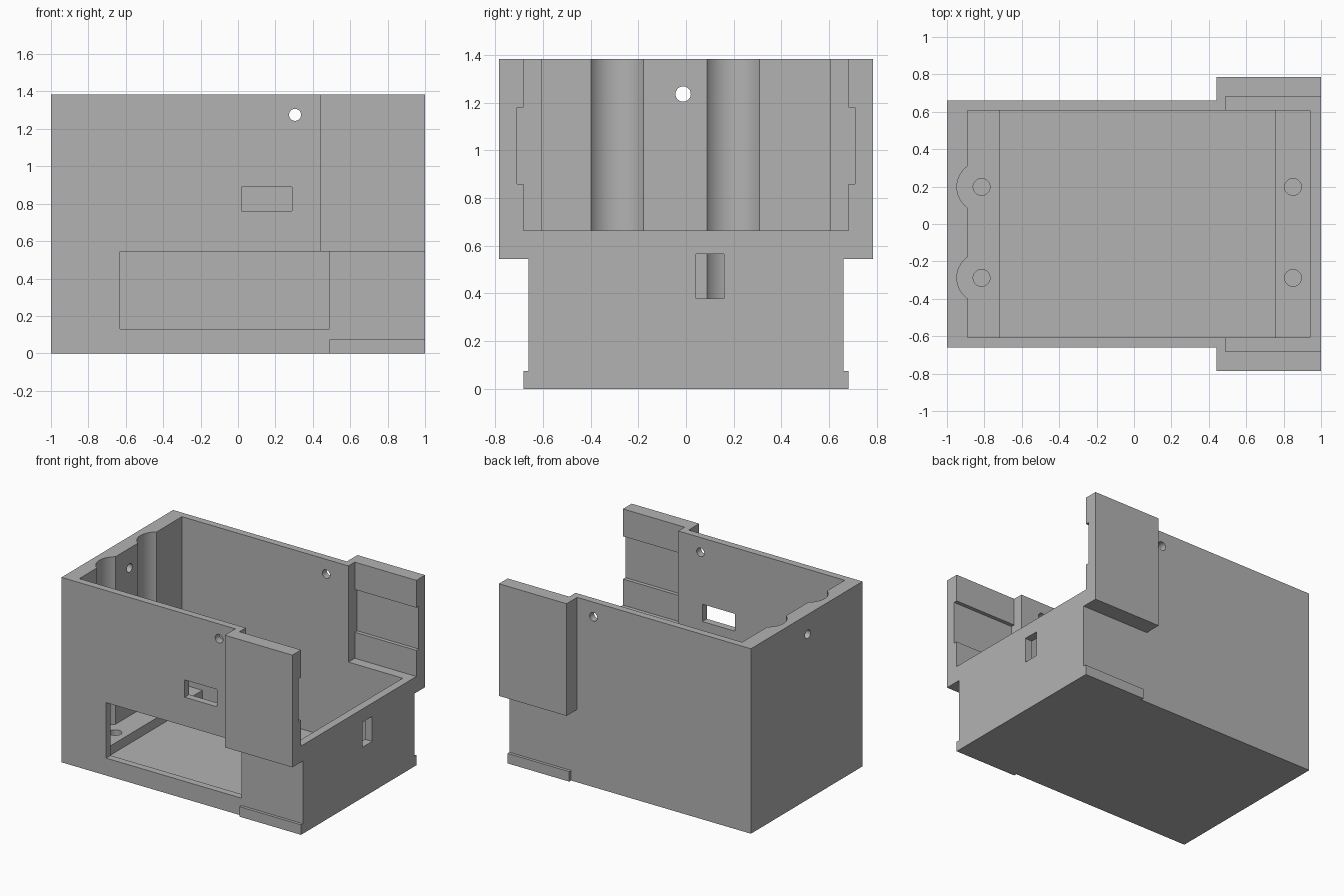
import bpy, bmesh, math
from mathutils import Matrix

if "Cube" in bpy.data.objects:
    bpy.data.objects.remove(bpy.data.objects["Cube"])

TOP = 1.385   # rim height
LEDGE = 0.13  # raised screw ledges inside
FLOOR = 0.06  # sunken inner floor
OVER = 1.6    # cutters reach past the rim


def finish(name, bm):
    bmesh.ops.recalc_face_normals(bm, faces=bm.faces)
    mesh = bpy.data.meshes.new(name)
    bm.to_mesh(mesh)
    bm.free()
    obj = bpy.data.objects.new(name, mesh)
    bpy.context.collection.objects.link(obj)
    return obj


def box(name, x, y, z):
    bm = bmesh.new()
    bmesh.ops.create_cube(bm, size=1)
    for v in bm.verts:
        for i, (a, b) in enumerate((x, y, z)):
            v.co[i] = a if v.co[i] < 0 else b
    return finish(name, bm)


def rod(name, center, radius, length, axis='Z', sides=48):
    bm = bmesh.new()
    rot = {'X': Matrix.Rotation(math.pi / 2, 4, 'Y'),
           'Y': Matrix.Rotation(math.pi / 2, 4, 'X'),
           'Z': Matrix.Identity(4)}[axis]
    bmesh.ops.create_cone(bm, cap_ends=True, segments=sides, radius1=radius,
                          radius2=radius, depth=length,
                          matrix=Matrix.Translation(center) @ rot)
    return finish(name, bm)


def side_profile(name, points, y0, y1):
    """Extrude an x-z outline along y."""
    bm = bmesh.new()
    face = bm.faces.new([bm.verts.new((x, y0, z)) for x, z in points])
    ext = bmesh.ops.extrude_face_region(bm, geom=[face])['geom']
    bmesh.ops.translate(bm, vec=(0, y1 - y0, 0),
                        verts=[g for g in ext if isinstance(g, bmesh.types.BMVert)])
    return finish(name, bm)


def combine(target, tool, operation):
    mod = target.modifiers.new(tool.name, 'BOOLEAN')
    mod.operation = operation
    mod.solver = 'EXACT'
    mod.object = tool
    tool.hide_render = True
    bpy.context.view_layer.objects.active = target
    bpy.ops.object.modifier_apply(modifier=mod.name)
    bpy.data.objects.remove(tool)


# Outer body, side wings and base strips
body = box("enclosure_body", (-1, 1), (-0.66, 0.66), (0, TOP))
combine(body, box("wings", (0.44, 1), (-0.785, 0.785), (0.545, TOP)), 'UNION')
combine(body, box("base_strips", (0.49, 1), (-0.682, 0.682), (0, 0.075)), 'UNION')

cutters = [
    # Main cavity with a sunken floor between two ledges
    side_profile("cavity", [(-0.89, LEDGE), (-0.72, LEDGE), (-0.72, FLOOR),
                            (0.755, FLOOR), (0.755, LEDGE), (0.94, LEDGE),
                            (0.94, OVER), (-0.89, OVER)], -0.607, 0.607),
    # Open end between the wings, and the slide grooves in them
    box("open_end", (0.49, 1.1), (-0.682, 0.682), (0.665, OVER)),
    box("grooves", (0.49, 1.1), (-0.71, 0.71), (0.86, 1.18)),
    # Front openings
    box("large_window", (-0.63, 0.49), (-0.72, -0.55), (0.13, 0.545)),
    box("small_window", (0.02, 0.29), (-0.72, -0.55), (0.76, 0.89)),
    # Cable slot in the low end wall
    box("end_slot", (0.9, 1.1), (0.043, 0.16), (0.378, 0.565)),
    # Cross holes near the rim
    rod("side_holes", (0.305, 0, 1.275), 0.032, 2, 'Y'),
    rod("end_hole", (-0.95, -0.012, 1.237), 0.032, 0.4, 'X'),
]
# Rounded wall recesses and screw holes
for y in (-0.288, 0.198):
    cutters.append(rod("wall_recess", (-0.812, y, (LEDGE + OVER) / 2),
                       0.135, OVER - LEDGE, sides=64))
    for x in (-0.815, 0.85):
        cutters.append(rod("screw_hole", (x, y, 0.28), 0.045, 0.44))
for cutter in cutters:
    combine(body, cutter, 'DIFFERENCE')

# Plain grey plastic
grey = bpy.data.materials.new("grey_plastic")
grey.diffuse_color = (0.45, 0.45, 0.45, 1)
grey.use_nodes = True
grey.node_tree.nodes["Principled BSDF"].inputs["Base Color"].default_value = grey.diffuse_color
body.data.materials.clear()
body.data.materials.append(grey)
for p in body.data.polygons:
    p.material_index = 0
bpy.ops.object.select_all(action='DESELECT')
body.select_set(True)
bpy.context.view_layer.objects.active = body
bpy.ops.object.shade_smooth_by_angle(angle=math.radians(30))
